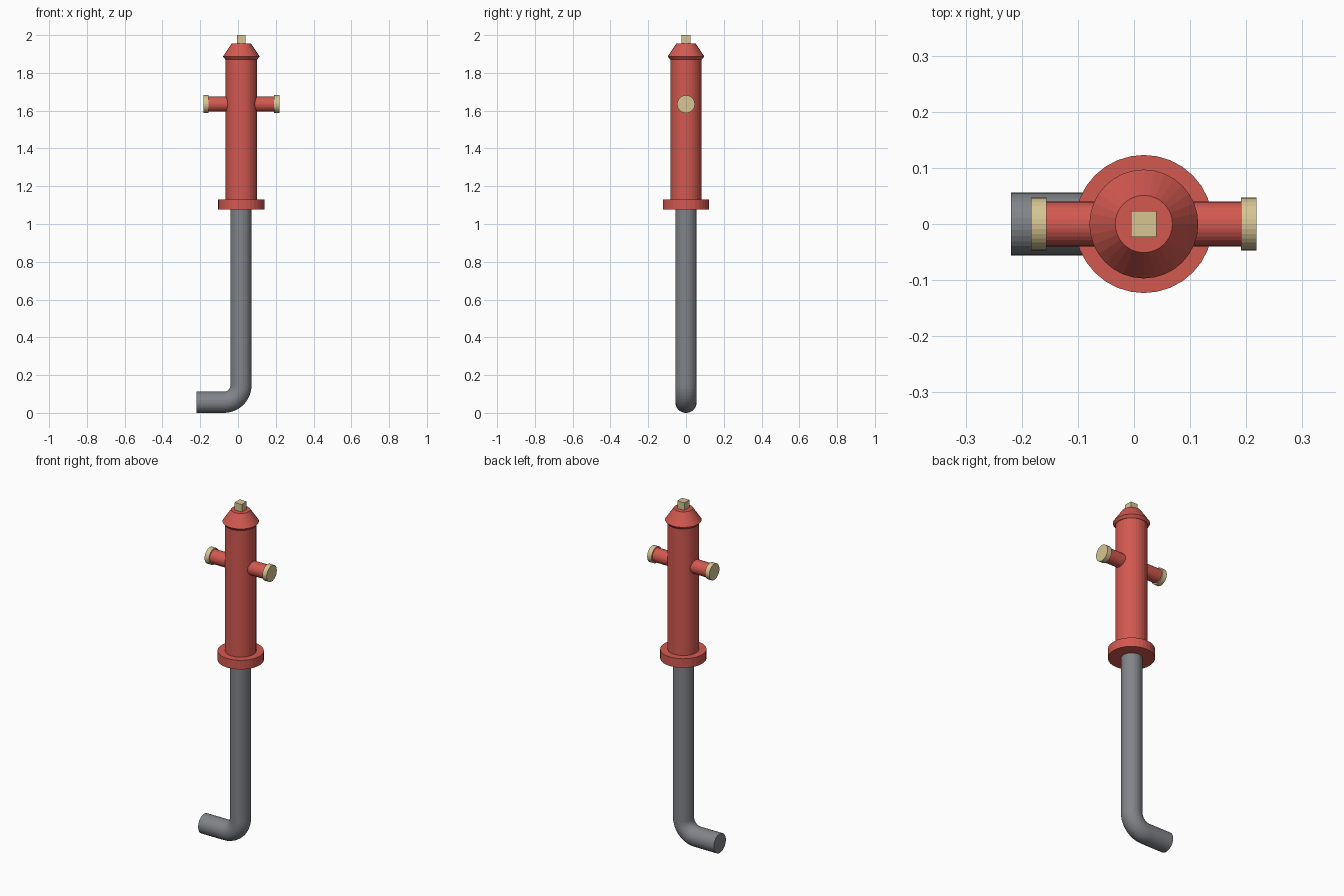
import bpy, bmesh, math
from mathutils import Vector

cube = bpy.data.objects.get("Cube")
if cube:
    bpy.data.objects.remove(cube, do_unlink=True)

AXIS_X = 0.0175      # centre line of the standpipe
OUTLET_Z = 1.635


def material(name, rgb):
    m = bpy.data.materials.new(name)
    m.use_nodes = True
    m.diffuse_color = (*rgb, 1)
    m.node_tree.nodes["Principled BSDF"].inputs["Base Color"].default_value = (*rgb, 1)
    return m


red = material("hydrant red", (0.65, 0.10, 0.08))
brass = material("pale brass", (0.68, 0.56, 0.29))
grey = material("pipe grey", (0.22, 0.23, 0.25))


def loft(name, rings, mat, sides=32):
    """Join circular rings (centre, direction, radius) into a capped tube."""
    bm = bmesh.new()
    loops = []
    for centre, direction, radius in rings:
        d = Vector(direction).normalized()
        v = Vector((0, 1, 0))
        u = v.cross(d)
        loops.append([bm.verts.new(Vector(centre) + radius * (
            u * math.cos(math.tau * i / sides) + v * math.sin(math.tau * i / sides)))
            for i in range(sides)])
    for a, b in zip(loops, loops[1:]):
        for i in range(sides):
            j = (i + 1) % sides
            bm.faces.new((a[i], a[j], b[j], b[i]))
    bm.faces.new(loops[0][::-1])
    bm.faces.new(loops[-1])
    bmesh.ops.recalc_face_normals(bm, faces=bm.faces)
    mesh = bpy.data.meshes.new(name)
    bm.to_mesh(mesh)
    bm.free()
    mesh.materials.append(mat)
    ob = bpy.data.objects.new(name, mesh)
    bpy.context.collection.objects.link(ob)
    return ob


def upright(name, profile, mat):
    return loft(name, [((AXIS_X, 0, z), (0, 0, 1), r) for r, z in profile], mat)


def sideways(name, x0, x1, radius, mat):
    return loft(name, [((x, 0, OUTLET_Z), (1, 0, 0), radius) for x in (x0, x1)], mat)


# Supply pipe with its quarter bend
pipe_r, bend_r = 0.056, 0.09
bend_x, bend_z = AXIS_X - 0.002 - bend_r, pipe_r + bend_r
path = [((-0.219, 0, pipe_r), (1, 0, 0), pipe_r)]
for i in range(13):
    a = math.pi / 2 * i / 12
    path.append(((bend_x + bend_r * math.sin(a), 0, bend_z - bend_r * math.cos(a)),
                 (math.cos(a), 0, math.sin(a)), pipe_r))
path.append(((bend_x + bend_r, 0, 1.09), (0, 0, 1), pipe_r))
loft("supply_pipe", path, grey)

# Base flange, barrel and bonnet
upright("base_flange", [(0.123, 1.077), (0.123, 1.13)], red)
upright("barrel", [(0.083, 1.1), (0.083, 1.88)], red)
upright("bonnet", [(0.085, 1.872), (0.097, 1.887), (0.051, 1.956)], red)

# Side outlets with their caps
for side, s in (("left", 1), ("right", -1)):
    sideways(side + "_outlet", AXIS_X + s * 0.05, AXIS_X + s * 0.18, 0.04, red)
    sideways(side + "_outlet_cap", AXIS_X + s * 0.173, AXIS_X + s * 0.201, 0.047, brass)

# Square operating nut
bpy.ops.mesh.primitive_cube_add(size=1, location=(AXIS_X, 0, 1.975))
nut = bpy.context.object
nut.name = "operating_nut"
nut.scale = (0.046, 0.046, 0.05)
nut.data.materials.append(brass)
